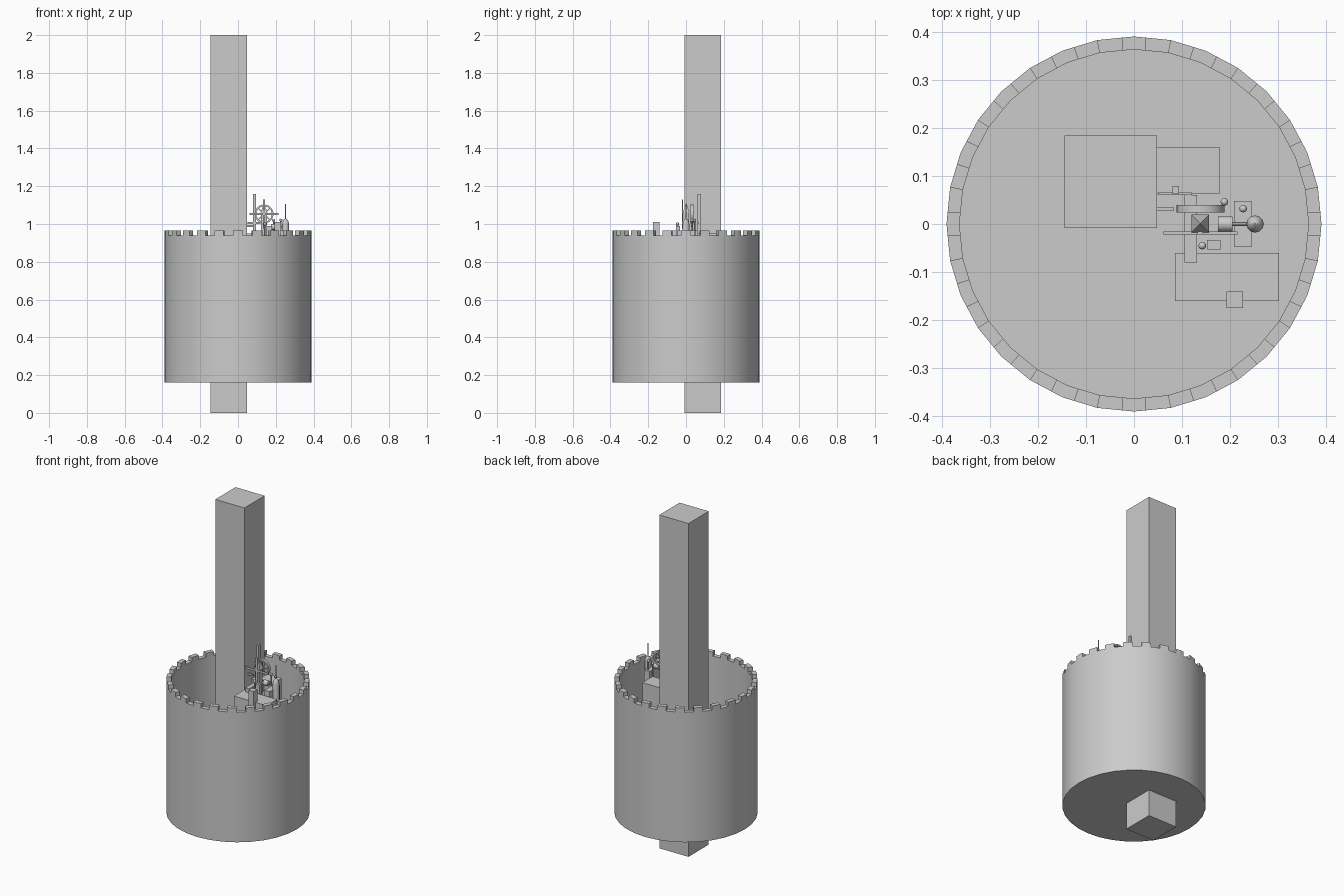
import bpy, bmesh, math
from mathutils import Vector

if "Cube" in bpy.data.objects:
    bpy.data.objects.remove(bpy.data.objects["Cube"])

SIDES, R_OUT, R_IN = 32, 0.39, 0.363
BASE, FLOOR, RIM, TOP = 0.16, 0.19, 0.94, 0.965


def finish(name, bm, smooth=False):
    bmesh.ops.recalc_face_normals(bm, faces=bm.faces)
    me = bpy.data.meshes.new(name)
    bm.to_mesh(me)
    bm.free()
    ob = bpy.data.objects.new(name, me)
    bpy.context.collection.objects.link(ob)
    if smooth:
        bpy.ops.object.select_all(action='DESELECT')
        ob.select_set(True)
        bpy.context.view_layer.objects.active = ob
        bpy.ops.object.shade_smooth_by_angle(angle=math.radians(35))
    return ob


def box(name, x0, x1, y0, y1, z0, z1):
    bm = bmesh.new()
    bmesh.ops.create_cube(bm, size=1)
    for v in bm.verts:
        v.co = Vector(((x0, x1)[v.co.x > 0], (y0, y1)[v.co.y > 0], (z0, z1)[v.co.z > 0]))
    return finish(name, bm)


def lathe(name, profile, sides, at=(0, 0, 0), rot=(0, 0, 0), closed=False):
    # revolve (radius, height) points around z
    bm = bmesh.new()
    rings = []
    for r, z in profile:
        rings.append([bm.verts.new((r * math.cos(2 * math.pi * i / sides),
                                    r * math.sin(2 * math.pi * i / sides), z)) for i in range(sides)])
    pairs = list(zip(rings, rings[1:]))
    if closed:
        pairs.append((rings[-1], rings[0]))
    for a, b in pairs:
        for i in range(sides):
            j = (i + 1) % sides
            bm.faces.new((a[i], a[j], b[j], b[i]))
    if not closed:
        bm.faces.new(rings[0])
        bm.faces.new(rings[-1])
    ob = finish(name, bm, True)
    ob.location, ob.rotation_euler = at, rot
    return ob


def ball(name, at, r):
    bm = bmesh.new()
    bmesh.ops.create_uvsphere(bm, u_segments=12, v_segments=8, radius=r)
    finish(name, bm, True).location = at


def on_polygon(radius, deg):
    # point on the edge of the 32-sided wall
    step = 360 / SIDES
    off = (deg % step) - step / 2
    r = radius * math.cos(math.radians(step / 2)) / math.cos(math.radians(off))
    a = math.radians(deg)
    return r * math.cos(a), r * math.sin(a)


# Hollow round wall with a floor
lathe("round_wall", [(R_OUT, BASE), (R_OUT, RIM), (R_IN, RIM), (R_IN, FLOOR)], SIDES)

# Battlements around the rim
bm = bmesh.new()
for k in range(24):
    degs = [k * 15 + d for d in (-3.75, 0, 3.75)]
    outline = [on_polygon(R_OUT, d) for d in degs] + [on_polygon(R_IN, d) for d in reversed(degs)]
    lo = [bm.verts.new((x, y, RIM)) for x, y in outline]
    hi = [bm.verts.new((x, y, TOP)) for x, y in outline]
    bm.faces.new(hi)
    for i in range(6):
        j = (i + 1) % 6
        bm.faces.new((lo[i], lo[j], hi[j], hi[i]))
finish("battlements", bm)

# Tall square tower passing through the floor
box("square_tower", -0.145, 0.048, -0.008, 0.184, 0, 2)

# Large blocks and posts inside the wall
box("front_block", 0.085, 0.302, -0.16, -0.06, FLOOR, 0.94)
box("back_block", 0.048, 0.178, 0.062, 0.16, FLOOR, 0.95)
box("front_post", 0.192, 0.227, -0.175, -0.14, 0.75, 1.01)
box("side_block", 0.208, 0.244, -0.048, 0.048, 0.88, 0.965)
box("long_block", 0.105, 0.131, -0.08, 0.06, 0.9, 0.965)
box("small_block", 0.152, 0.18, -0.053, -0.033, 0.91, 0.99)
box("chimney", 0.08, 0.094, 0.062, 0.079, 0.92, 1.16)
box("upper_beam", 0.05, 0.12, 0.06, 0.065, 1.0, 1.01)
box("lower_beam", 0.048, 0.082, 0.027, 0.035, 0.985, 0.995)

# Windmill body with a pyramid roof
box("mill_body", 0.123, 0.153, -0.014, 0.016, 0.9, 1.06)
bm = bmesh.new()
bmesh.ops.create_cone(bm, cap_ends=True, segments=4, radius1=0.026, radius2=0, depth=0.05)
roof = finish("mill_roof", bm)
roof.location, roof.rotation_euler = (0.138, 0.001, 1.085), (0, 0, math.pi / 4)

# Four sails
for i in range(4):
    sail = box("mill_sail", -0.006, 0.006, -0.003, 0.003, 0, 0.077)
    sail.location, sail.rotation_euler = (0.138, -0.019, 1.053), (0, i * math.pi / 2, 0)

# Wheel behind the mill
lathe("wheel_rim", [(0.041, -0.008), (0.05, -0.008), (0.05, 0.008), (0.041, 0.008)], 24,
      (0.138, 0.032, 1.053), (math.pi / 2, 0, 0), True)
for i in range(4):
    spoke = box("wheel_spoke", -0.045, 0.045, -0.003, 0.003, -0.003, 0.003)
    spoke.location, spoke.rotation_euler = (0.138, 0.032, 1.053), (0, i * math.pi / 4, 0)

# Domed silo with a thin pole, and a barrel joined to it
lathe("silo", [(0.018, 0.75), (0.018, 1.0), (0.0156, 1.012), (0.009, 1.024), (0.001, 1.03)], 12, (0.252, 0, 0))
lathe("silo_pole", [(0.003, 1.0), (0.003, 1.107)], 8, (0.251, 0, 0))
lathe("barrel", [(0.016, -0.015), (0.016, 0.015)], 16, (0.19, 0, 0.985), (0, math.pi / 2, 0))
lathe("pipe", [(0.004, -0.03), (0.004, 0.03)], 8, (0.222, 0, 0.985), (0, math.pi / 2, 0))

# Posts with round finials
for x, y, z in ((0.188, 0.046, 1.02), (0.142, -0.045, 1.0), (0.227, 0.032, 1.02)):
    lathe("finial_post", [(0.004, 0.9), (0.004, z)], 8, (x, y, 0))
    ball("finial", (x, y, z), 0.008)
